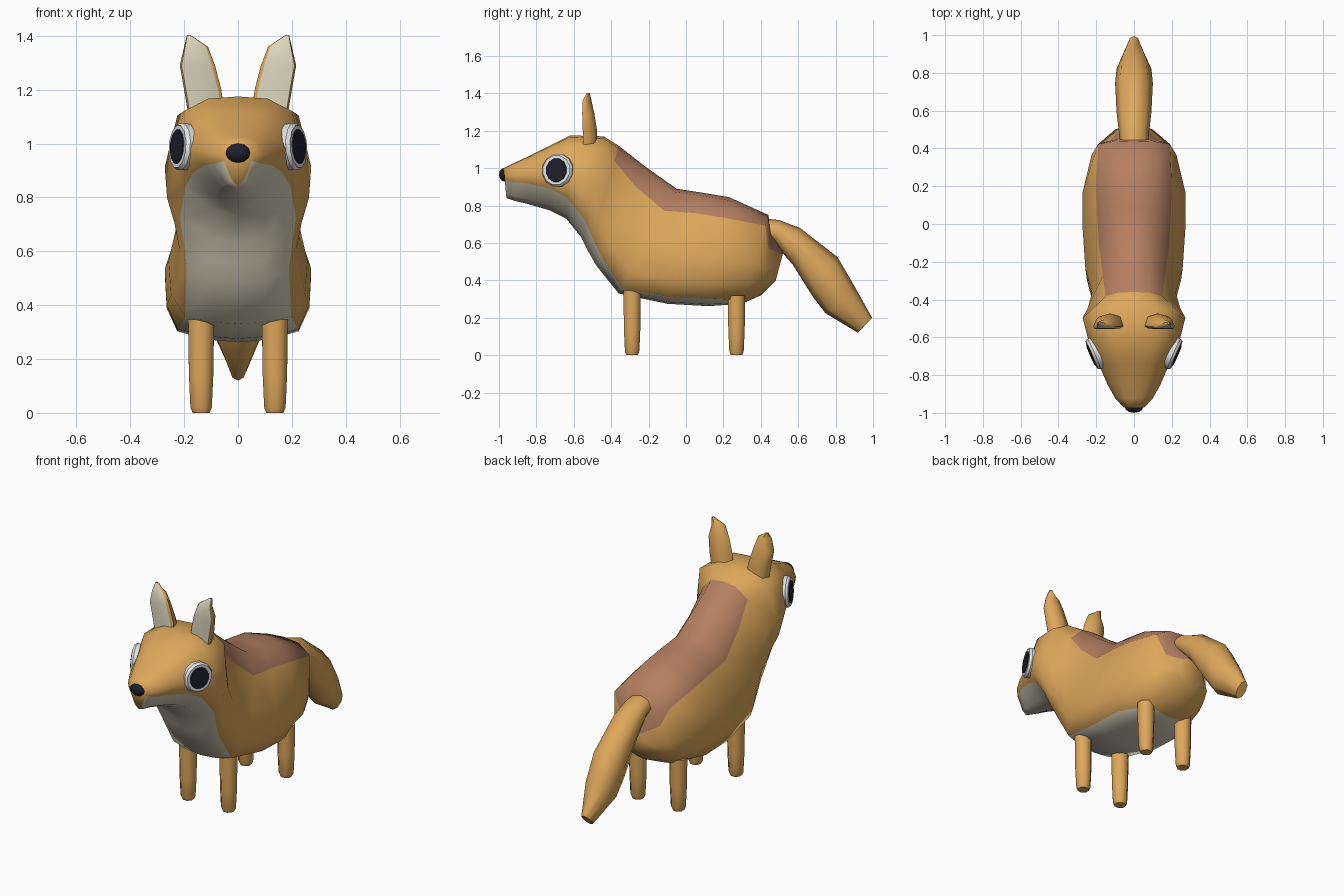
import bpy, bmesh, math
from mathutils import Vector, Matrix

if "Cube" in bpy.data.objects:
    bpy.data.objects.remove(bpy.data.objects["Cube"])


def material(name, rgb):
    m = bpy.data.materials.new(name)
    m.diffuse_color = (*rgb, 1)
    m.use_nodes = True
    m.node_tree.nodes["Principled BSDF"].inputs["Base Color"].default_value = m.diffuse_color
    return m


ORANGE = material("orange_fur", (0.73, 0.39, 0.105))
BROWN = material("brown_back", (0.46, 0.215, 0.12))
CREAM = material("cream_fur", (0.70, 0.66, 0.50))
WHITE = material("eye_white", (0.78, 0.78, 0.78))
DARK = material("dark_pupil", (0.014, 0.014, 0.026))


def finish(name, bm, mats, angle=60):
    bmesh.ops.recalc_face_normals(bm, faces=bm.faces)
    me = bpy.data.meshes.new(name)
    bm.to_mesh(me)
    bm.free()
    for m in mats:
        me.materials.append(m)
    ob = bpy.data.objects.new(name, me)
    bpy.context.collection.objects.link(ob)
    bpy.ops.object.select_all(action='DESELECT')
    ob.select_set(True)
    bpy.context.view_layer.objects.active = ob
    bpy.ops.object.shade_smooth_by_angle(angle=math.radians(angle))
    return ob


def loft(rings, rule=None):
    """Skin closed rings and cap both ends; rule(section, segment) gives the material."""
    bm = bmesh.new()
    vs = [[bm.verts.new(p) for p in r] for r in rings]
    n = len(vs[0])
    for i in range(len(vs) - 1):
        for j in range(n):
            k = (j + 1) % n
            f = bm.faces.new((vs[i][j], vs[i][k], vs[i + 1][k], vs[i + 1][j]))
            f.material_index = rule(i, j) if rule else 0
    bm.faces.new(vs[0])
    bm.faces.new(vs[-1])
    return bm


# Body and head: top y,z / bottom y,z / half width / back edge x,t / belly edge x,t
SECTIONS = [
    (-.975, 1.00, -.96, .84, .055, .045, .12, .05, .40),
    (-.925, 1.025, -.915, .825, .10, .08, .12, .09, .50),
    (-.85, 1.06, -.85, .81, .14, .11, .12, .125, .56),
    (-.74, 1.115, -.73, .775, .19, .15, .12, .165, .65),
    (-.62, 1.175, -.64, .73, .238, .20, .12, .195, .75),
    (-.44, 1.17, -.56, .63, .272, .225, .12, .215, .83),
    (-.36, 1.12, -.52, .55, .243, .15, .14, .20, .87),
    (-.22, 1.01, -.48, .48, .222, .165, .20, .19, .90),
    (-.05, .89, -.36, .33, .258, .185, .21, .197, .95),
    (.08, .87, -.10, .275, .272, .195, .185, .225, .94),
    (.23, .845, .12, .262, .272, .20, .19, .225, .93),
    (.44, .75, .30, .275, .225, .19, .12, .13, .96),
    (.455, .66, .40, .32, .19, .13, .26, .10, .92),
    (.52, .55, .48, .40, .10, .055, .10, .06, .90),
]


def body_ring(yt, zt, yb, zb, w, xk, tk, xc, tc):
    half = [(0, 0), (.55 * xk, .15 * tk), (xk, tk), (w, tk + .5 * (tc - tk)),
            (w - .15 * (w - xc), tk + .8 * (tc - tk)), (xc, tc),
            (.5 * xc, tc + .75 * (1 - tc)), (0, 1)]
    pts = half + [(-x, t) for x, t in reversed(half[1:-1])]
    return [(x, yt + (yb - yt) * t, zt + (zb - zt) * t) for x, t in pts]


def body_colour(i, j):
    j = min(j, 13 - j)          # mirrored segment, counted from the spine
    if j < 2 and i >= 6:
        return 1
    return 2 if j >= 5 and i < 11 else 0


bm = loft([body_ring(*s) for s in SECTIONS], body_colour)
bm.faces.ensure_lookup_table()
bm.faces[-2].material_index = 0
finish("body", bm, [ORANGE, BROWN, CREAM], 70)

# Tail: slanted oval rings
TAIL = [(.43, .73, .42, .62, .075), (.50, .722, .47, .60, .08), (.61, .68, .57, .485, .092),
        (.81, .525, .68, .31, .10), (.90, .37, .745, .225, .092), (.995, .20, .92, .12, .03)]
rings = []
for yt, zt, yb, zb, w in TAIL:
    ring = []
    for k in range(8):
        a = math.tau * k / 8
        t = .5 - .5 * math.cos(a)
        ring.append((w * math.sin(a), yt + (yb - yt) * t, zt + (zb - zt) * t))
    rings.append(ring)
finish("tail", loft(rings), [ORANGE])

# Nose
bm = bmesh.new()
bmesh.ops.create_uvsphere(bm, u_segments=10, v_segments=6, radius=1)
bmesh.ops.transform(bm, matrix=Matrix.Translation((0, -.972, .965))
                    @ Matrix.Diagonal((.048, .028, .036, 1)), verts=bm.verts)
finish("nose", bm, [DARK])

# Ear rings: z, inner x, outer x, front y, back y
EAR = [(1.08, .045, .18, -.55, -.475), (1.20, .062, .20, -.552, -.475),
       (1.29, .085, .216, -.555, -.49), (1.36, .112, .20, -.553, -.505),
       (1.403, .176, .190, -.53, -.515)]

for side, s in (("left", 1), ("right", -1)):
    # Ear: shallow shell, cream front with a thin orange rim
    rings = []
    for z, a, b, yf, yk in EAR:
        d = b - a
        pts = [(a, yf + .012), (a + .09 * d, yf), (b - .05 * d, yf), (b, yf + .012),
               (b - .12 * d, yk - .015), (a + .5 * d, yk), (a + .12 * d, yk - .015)]
        rings.append([(s * x, y, z) for x, y in pts])
    finish(side + "_ear", loft(rings, lambda i, j: int(j == 1)), [ORANGE, CREAM])

    # Eye: bevelled white disc with a dark plate, facing outward and forward
    out = Vector((s * .92, -.40, .06)).normalized()
    rot = out.to_track_quat('Z', 'Y').to_matrix().to_4x4()
    centre = Vector((s * .205, -.685, .988))

    def disc(name, profile, mat, sx, sy):
        rings = []
        for r, h in profile:
            rings.append([centre + rot @ Vector((r * sx * math.cos(a), r * sy * math.sin(a), h))
                          for a in (math.tau * (k + .5) / 12 for k in range(12))])
        finish(name, loft(rings), [mat], 30)

    disc(side + "_eye", [(.088, -.03), (.09, .008), (.08, .022)], WHITE, 1, 1)
    disc(side + "_pupil", [(.062, .0215), (.06, .0265)], DARK, 1, 1.05)

    # Legs: eight-sided posts with a tapered foot
    for part, y, top in (("front", -.288, .355), ("hind", .27, .32)):
        rings = []
        for z, r in ((0, .034), (.02, .043), (.14, .049), (top, .052)):
            rings.append([(s * .137 + r * math.cos(a), y + r * .97 * math.sin(a), z)
                          for a in (math.tau * (k + .5) / 8 for k in range(8))])
        finish(f"{side}_{part}_leg", loft(rings), [ORANGE], 50)
